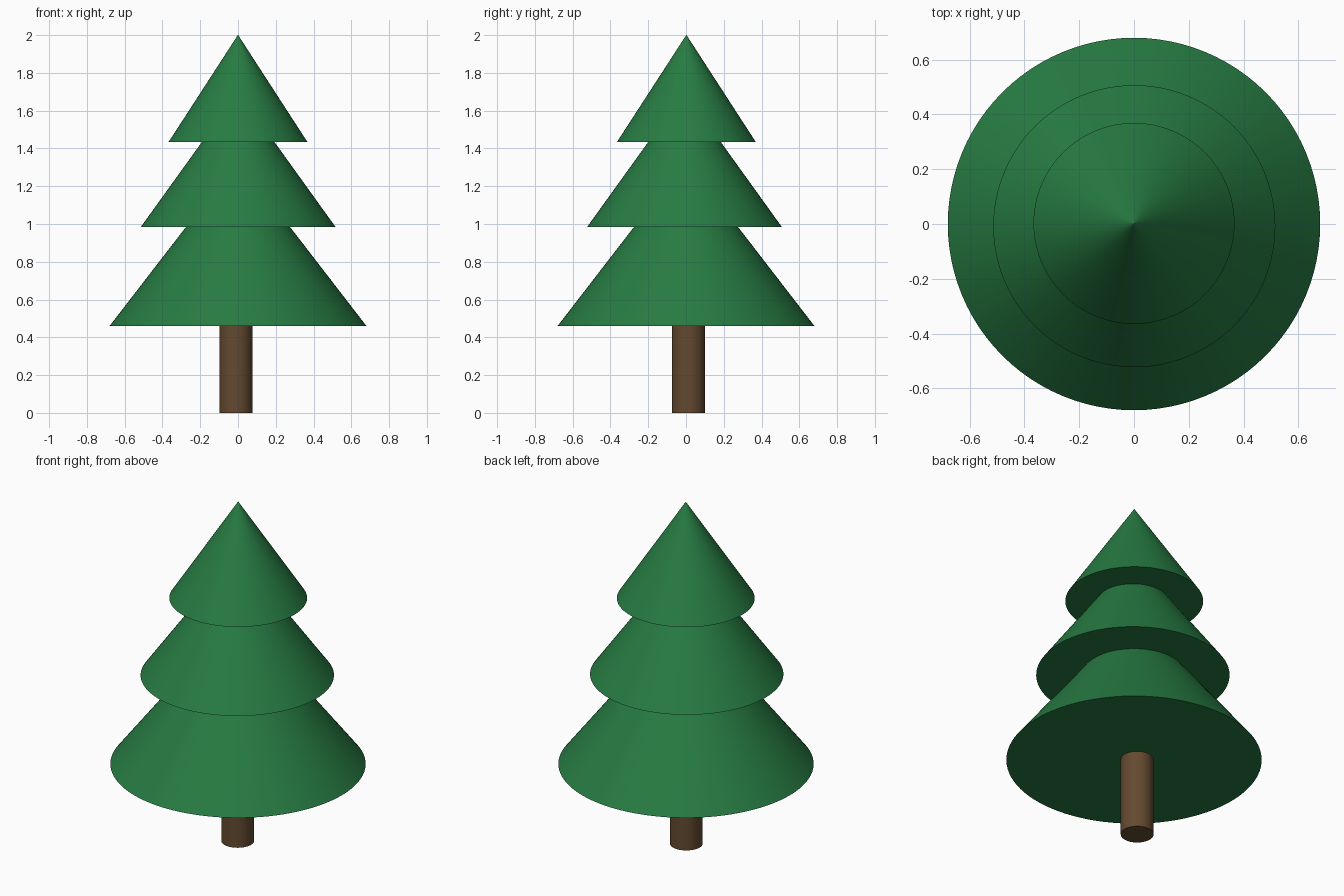
import bpy
import math

cube = bpy.data.objects.get("Cube")
if cube:
    bpy.data.objects.remove(cube, do_unlink=True)


def make_material(name, rgb):
    mat = bpy.data.materials.new(name)
    mat.use_nodes = True
    colour = (*rgb, 1.0)
    mat.diffuse_color = colour
    mat.node_tree.nodes["Principled BSDF"].inputs["Base Color"].default_value = colour
    return mat


def tapered_part(name, mat, centre, bottom, top, radius, tip_radius, sides):
    """Closed upright cone or cylinder standing between two heights."""
    bpy.ops.mesh.primitive_cone_add(
        vertices=sides, radius1=radius, radius2=tip_radius, depth=top - bottom,
        location=(centre[0], centre[1], (bottom + top) / 2))
    obj = bpy.context.object
    obj.name = name
    obj.data.materials.append(mat)
    bpy.ops.object.shade_smooth_by_angle(angle=math.radians(30))
    return obj


green = make_material("needle green", (0.02, 0.2, 0.055))
brown = make_material("bark brown", (0.125, 0.068, 0.029))

# Trunk, slightly off centre and running up into the foliage
tapered_part("trunk", brown, (-0.011, 0.013), 0, 0.6, 0.0875, 0.0875, 48)

# Foliage tiers: name, centre, bottom, top, radius
tiers = [
    ("lower_foliage", (0, 0), 0.46, 1.34, 0.68),
    ("middle_foliage", (0.001, -0.008), 0.985, 1.70, 0.515),
    ("upper_foliage", (0, 0.002), 1.435, 2.0, 0.367),
]
for name, centre, bottom, top, radius in tiers:
    # A tiny flat tip keeps the shading clean right up to the point
    tapered_part(name, green, centre, bottom, top, radius, 0.001, 96)
